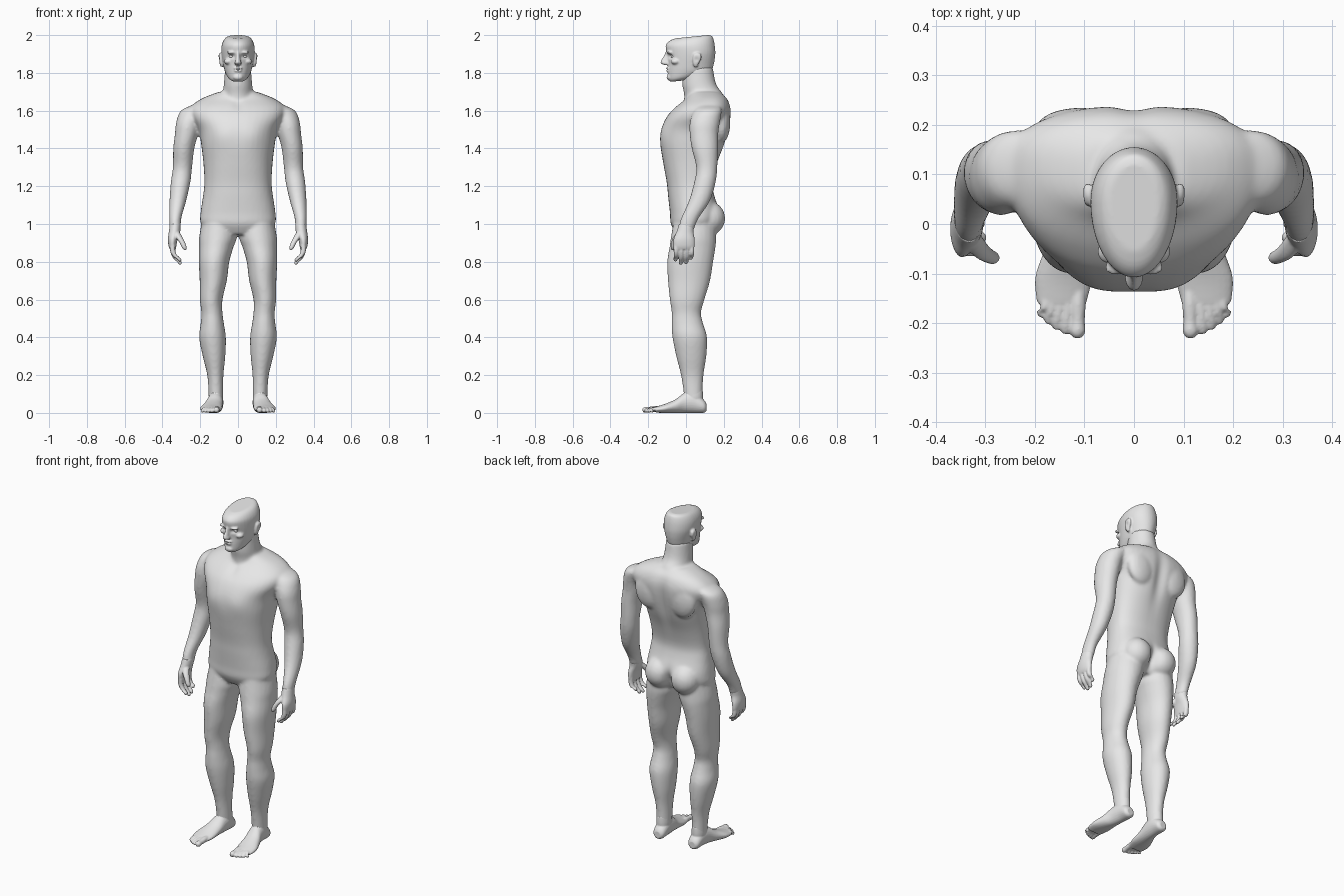
import bpy, bmesh, math
from mathutils import Vector

skin = bpy.data.materials.new("light grey")
skin.diffuse_color = (0.8, 0.8, 0.8, 1)


def spline(rows, steps=4):
    """Catmull-Rom interpolation through the cross-sections."""
    out, n = [], len(rows)
    for i in range(n - 1):
        p = [rows[max(i - 1, 0)], rows[i], rows[i + 1], rows[min(i + 2, n - 1)]]
        for s in range(steps):
            t = s / steps
            out.append([0.5 * (2 * b + (c - a) * t + (2 * a - 5 * b + 4 * c - d) * t * t
                        + (3 * b - a - 3 * c + d) * t ** 3) for a, b, c, d in zip(*p)])
    return out + [list(rows[-1])]


def skin_rings(bm, rings):
    loops = [[bm.verts.new(p) for p in r] for r in rings]
    n = len(loops[0])
    for a, b in zip(loops, loops[1:]):
        for i in range(n):
            bm.faces.new((a[i], a[(i + 1) % n], b[(i + 1) % n], b[i]))
    bm.faces.new(loops[0][::-1])
    bm.faces.new(loops[-1])


def limb(bm, rows, side=1, axis="z", n=24):
    """Rows are x, y, z and two radii; rings lie across the given axis."""
    rings = []
    for x, y, z, r1, r2 in spline(rows):
        ring = []
        for i in range(n):
            c, s = math.cos(math.tau * i / n), math.sin(math.tau * i / n)
            d = (r1 * c, r2 * s, 0) if axis == "z" else (r1 * c, 0, r2 * s)
            ring.append(Vector((side * (x + d[0]), y + d[1], z + d[2])))
        rings.append(ring)
    skin_rings(bm, rings)


def trunk(bm, rows, n=40, power=1.0):
    """Rows are z, half width, front y, widest y, back y, slope."""
    rings = []
    for z, w, yf, yc, yb, tilt in spline(rows):
        ring = []
        for i in range(n):
            c, s = math.cos(math.tau * i / n), math.sin(math.tau * i / n)
            c, s = (math.copysign(abs(v) ** power, v) for v in (c, s))
            y = s * (yb - yc if s > 0 else yc - yf)
            ring.append(Vector((w * c, yc + y, z + tilt * y)))
        rings.append(ring)
    skin_rings(bm, rings)


def ball(bm, centre, radii, side=1):
    v = bmesh.ops.create_uvsphere(bm, u_segments=20, v_segments=12, radius=1)["verts"]
    for p in v:
        p.co = Vector([c + q * r for c, q, r in zip(centre, p.co, radii)])
        p.co.x *= side


def fuse(name, bm, voxel, smooth, dents=()):
    """Join overlapping volumes into one skin, then push soft dents and bumps."""
    bmesh.ops.recalc_face_normals(bm, faces=bm.faces)
    me = bpy.data.meshes.new(name)
    bm.to_mesh(me)
    bm.free()
    ob = bpy.data.objects.new(name, me)
    bpy.context.collection.objects.link(ob)
    bpy.context.view_layer.objects.active = ob
    ob.select_set(True)
    m = ob.modifiers.new("skin", "REMESH")
    m.mode, m.voxel_size = "VOXEL", voxel
    bpy.ops.object.modifier_apply(modifier="skin")
    m = ob.modifiers.new("soften", "SMOOTH")
    m.factor, m.iterations = 0.5, smooth
    bpy.ops.object.modifier_apply(modifier="soften")
    for centre, size, push in dents:
        for v in ob.data.vertices:
            d = sum(((abs(a) if k == 0 else a) - c) ** 2 / s ** 2
                    for k, (a, c, s) in enumerate(zip(v.co, centre, size)))
            if d < 6:
                p = Vector(push) * math.exp(-d)
                p.x *= 1 if v.co.x > 0 else -1
                v.co += p
    ob.data.materials.clear()
    ob.data.materials.append(skin)
    bpy.ops.object.shade_smooth_by_angle(angle=math.radians(50))
    ob.select_set(False)


# Body: trunk, neck, arms and legs
bm = bmesh.new()
trunk(bm, [
    (0.945, .13, -.05, .03, .12, 0), (1.00, .195, -.08, .04, .16, 0),
    (1.06, .198, -.085, .045, .18, 0), (1.15, .185, -.095, .045, .15, 0),
    (1.22, .178, -.102, .04, .14, 0), (1.32, .183, -.12, .05, .165, 0),
    (1.42, .195, -.135, .06, .205, 0), (1.50, .21, -.13, .08, .228, 0),
    (1.57, .25, -.10, .11, .238, 0), (1.62, .25, -.055, .12, .236, 0),
    (1.665, .19, 0, .125, .218, 0), (1.70, .10, .02, .11, .18, 0)], power=.85)
trunk(bm, [(1.60, .09, -.02, .09, .2, 0), (1.68, .082, -.01, .09, .2, 0),
           (1.74, .075, -.02, .07, .16, 0), (1.83, .068, -.02, .06, .142, 0)])
for s in (1, -1):
    limb(bm, [(.19, .12, 1.63, .05, .06), (.235, .115, 1.60, .068, .075),
              (.262, .10, 1.54, .065, .08), (.272, .095, 1.48, .062, .076),
              (.287, .10, 1.40, .056, .07), (.294, .11, 1.30, .051, .056),
              (.304, .10, 1.22, .052, .057), (.319, .07, 1.12, .044, .056),
              (.332, .02, 1.03, .032, .047), (.332, .0, .97, .03, .042)], s)
    limb(bm, [(.10, .045, 1.02, .09, .11), (.106, .04, .93, .10, .12),
              (.115, .035, .88, .092, .122), (.127, .022, .80, .081, .122),
              (.131, .016, .70, .072, .112), (.142, .006, .60, .06, .092),
              (.138, .002, .53, .056, .078), (.136, .008, .47, .062, .084),
              (.135, .02, .40, .071, .092), (.127, .028, .30, .06, .08),
              (.12, .033, .20, .043, .06), (.117, .038, .10, .039, .05),
              (.117, .042, .04, .037, .05)], s)
    ball(bm, (.085, .12, 1.03), (.085, .088, .09), s)      # buttock
    ball(bm, (.11, .19, 1.54), (.09, .045, .11), s)        # shoulder blade
fuse("body", bm, .009, 6, [
    ((0, .24, 1.48), (.035, .08, .16), (0, -.016, 0)),     # spine groove
    ((0, .2, 1.0), (.022, .08, .07), (0, -.03, 0)),        # seat cleft
    ((0, -.06, 1.64), (.025, .05, .03), (0, .01, 0)),      # throat notch
    ((.09, -.13, 1.47), (.07, .05, .06), (0, -.006, 0)),   # chest
])

# Head with nose, brow, lips, chin and ears
bm = bmesh.new()
trunk(bm, [
    (1.757, .03, -.082, -.04, .03, .1), (1.775, .053, -.094, -.01, .08, .1),
    (1.81, .07, -.096, .02, .132, 0), (1.85, .079, -.094, .03, .148, 0),
    (1.90, .087, -.102, .045, .155, 0), (1.94, .087, -.108, .045, .153, 0),
    (1.967, .079, -.10, .045, .147, .06), (1.985, .066, -.083, .045, .138, .1),
    (1.993, .05, -.055, .045, .12, .1)])
limb(bm, [(0, -.095, 1.915, .009, .012), (0, -.1, 1.89, .01, .018),
          (0, -.107, 1.865, .014, .026), (0, -.108, 1.852, .019, .026),
          (0, -.1, 1.842, .015, .018)])
ball(bm, (0, -.094, 1.824), (.024, .013, .007))            # upper lip
ball(bm, (0, -.093, 1.811), (.021, .012, .007))            # lower lip
ball(bm, (0, -.088, 1.777), (.026, .015, .016))            # chin
for s in (1, -1):
    ball(bm, (.034, -.087, 1.908), (.026, .017, .008), s)  # brow
    ball(bm, (.05, -.055, 1.86), (.024, .025, .016), s)    # cheekbone
    limb(bm, [(.084, .052, 1.832, .008, .008), (.088, .052, 1.85, .01, .016),
              (.093, .058, 1.875, .011, .023), (.093, .06, 1.895, .01, .021),
              (.09, .06, 1.906, .006, .01)], s)            # ear
fuse("head", bm, .005, 3, [
    ((.034, -.09, 1.888), (.017, .04, .011), (0, .014, 0)),   # eye socket
    ((0, -.11, 1.818), (.022, .03, .003), (0, .006, 0)),      # mouth line
    ((.1, .056, 1.873), (.008, .012, .015), (-.007, 0, 0)),   # ear hollow
])
for s, side in ((1, "left"), (-1, "right")):
    bm = bmesh.new()
    ball(bm, (.034, -.069, 1.887), (.014, .012, .009), s)
    fuse(side + "_eye", bm, .003, 1)

# Hands: palm, four curled fingers and a thumb
for s, side in ((1, "left"), (-1, "right")):
    bm = bmesh.new()
    limb(bm, [(.332, .005, 1.0, .029, .042), (.336, -.005, .96, .03, .045),
              (.345, -.01, .92, .026, .056), (.347, -.01, .885, .021, .056),
              (.345, -.01, .865, .016, .05)], s)
    for y, x, tip in ((-.052, .308, .805), (-.024, .306, .788),
                      (.004, .309, .792), (.03, .316, .815)):
        limb(bm, [(.346, y, .89, .014, .014), (.345, y, .855, .014, .0135),
                  ((x + .345) / 2 + .006, y, (tip + .855) / 2, .0135, .013),
                  (x + .004, y - .003, tip + .01, .012, .012),
                  (x, y - .004, tip - .003, .006, .007)], s, n=12)
    limb(bm, [(.328, -.025, .96, .018, .02), (.312, -.05, .93, .018, .019),
              (.294, -.064, .90, .015, .015), (.284, -.068, .875, .013, .013),
              (.28, -.069, .862, .006, .007)], s, n=12)
    fuse(side + "_hand", bm, .004, 2)

# Feet: heel to ball, then five toes
for s, side in ((1, "left"), (-1, "right")):
    bm = bmesh.new()
    limb(bm, [(.116, .108, .03, .02, .02), (.116, .092, .036, .035, .036),
              (.117, .04, .056, .04, .056), (.122, -.01, .052, .043, .052),
              (.132, -.055, .036, .05, .036), (.142, -.11, .024, .058, .024),
              (.146, -.16, .017, .05, .016)], s, "y")
    limb(bm, [(.117, .04, .03, .03, .042), (.117, .04, .08, .038, .05),
              (.117, .038, .13, .037, .05)], s)            # ankle
    for x0, x, y, r in ((.113, .114, -.23, .016), (.134, .138, -.222, .012),
                        (.150, .156, -.213, .0115), (.165, .172, -.202, .011),
                        (.178, .187, -.188, .0105)):
        limb(bm, [(x0, -.12, .02, r, r), (x0, -.16, .021, r, r),
                  ((x0 + x) / 2, (y - .16) / 2, .018, r * .9, r * .9),
                  (x, y + .012, r, r, r), (x, y, r, r * .5, r * .5)], s, "y", 12)
    fuse(side + "_foot", bm, .004, 2)
